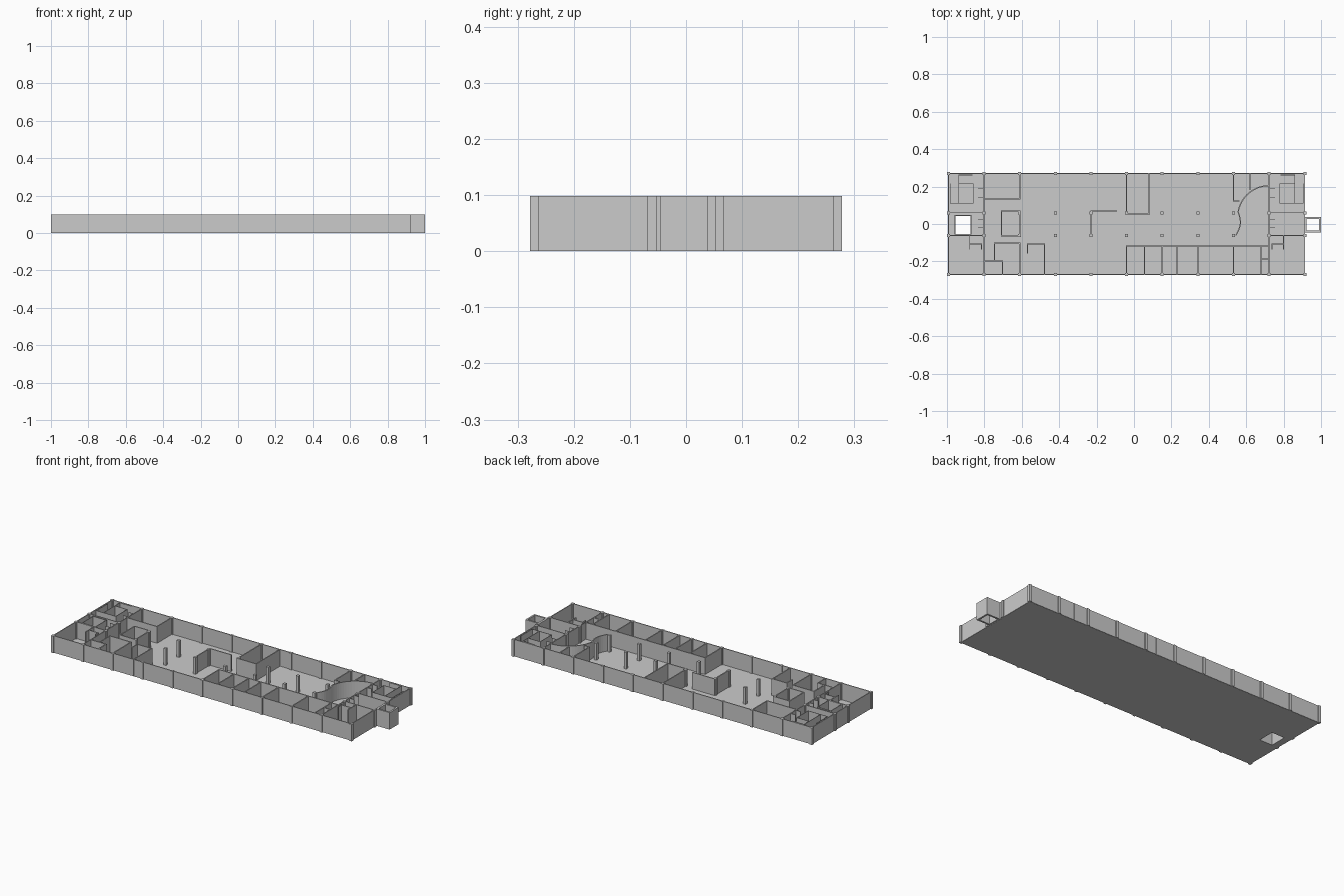
import bpy, bmesh, math

if "Cube" in bpy.data.objects:
    bpy.data.objects.remove(bpy.data.objects["Cube"])

H = 0.098      # wall height
FLOOR = 0.002  # slab thickness
XS = [-0.992 + 0.1905 * i for i in range(11)]   # column grid
YS = [-0.27, -0.061, 0.06, 0.27]


def add_box(bm, x0, x1, y0, y1, z0, z1):
    r = bmesh.ops.create_cube(bm, size=1)
    for v in r["verts"]:
        v.co.x = x1 if v.co.x > 0 else x0
        v.co.y = y1 if v.co.y > 0 else y0
        v.co.z = z1 if v.co.z > 0 else z0


def finish(name, bm):
    me = bpy.data.meshes.new(name)
    bm.to_mesh(me)
    bm.free()
    ob = bpy.data.objects.new(name, me)
    bpy.context.collection.objects.link(ob)
    return ob


def walls(name, runs, t=0.006):
    """Axis-aligned wall runs: each is a list of (x, y) corners."""
    bm = bmesh.new()
    h = t / 2
    for run in runs:
        for (ax, ay), (bx, by) in zip(run, run[1:]):
            add_box(bm, min(ax, bx) - h, max(ax, bx) + h,
                    min(ay, by) - h, max(ay, by) + h, 0.0005, H)
    return finish(name, bm)


def rect(x0, x1, y0, y1):
    return [(x0, y0), (x1, y0), (x1, y1), (x0, y1), (x0, y0)]


# Floor slab around the open shaft
L, R, F, B = XS[0], XS[-1], YS[0], YS[-1]
hx0, hx1, hy0, hy1 = -0.955, -0.874, -0.053, 0.043
bm = bmesh.new()
add_box(bm, L, hx0, F, B, 0, FLOOR)
add_box(bm, hx1, R, F, B, 0, FLOOR)
add_box(bm, hx0, hx1, F, hy0, 0, FLOOR)
add_box(bm, hx0, hx1, hy1, B, 0, FLOOR)
finish("floor_slab", bm)

# Square columns
bm = bmesh.new()
for x in XS:
    for y in YS:
        add_box(bm, x - 0.008, x + 0.008, y - 0.008, y + 0.008, 0, H)
finish("columns", bm)

# Outer walls
walls("outer_walls", [rect(L, R, F, B)], 0.005)

# End cores: cross walls, stair enclosures, small closets
CL, CR = XS[1], XS[9]
walls("core_walls", [
    [(CL, F), (CL, B)], [(CR, F), (CR, B)],
    [(L, YS[1]), (CL, YS[1])], [(L, YS[2]), (CL, YS[2])],
    [(CR, YS[1]), (R, YS[1])], [(CR, YS[2]), (R, YS[2])]], 0.005)

mid = (L + R) / 2
for side, name in ((1, "left"), (-1, "right")):
    m = lambda pts: [(x if side == 1 else 2 * mid - x, y) for x, y in pts]
    walls(name + "_stair_walls", [
        m(rect(-0.938, -0.859, 0.112, 0.216)),
        m([(-0.983, 0.216), (-0.983, 0.112), (-0.938, 0.112)]),
        m([(-0.938, 0.216), (-0.938, 0.262), (-0.865, 0.262)])], 0.003)
    walls(name + "_short_fins", [
        m([(-0.832, y), (CL, y)]) for y in (0.192, 0.144, 0.026, -0.017)], 0.003)
    walls(name + "_closet", [
        m([(-0.878, YS[1]), (-0.878, -0.135)]),
        m([(-0.878, -0.108), (-0.816, -0.108), (-0.816, -0.135)])], 0.005)

# Lift shafts
walls("inner_shaft", [rect(hx0 - 0.002, hx1 + 0.002, hy0 - 0.002, hy1 + 0.002)], 0.004)
walls("outer_shaft", [rect(R + 0.005, 0.995, -0.040, 0.033)], 0.010)

# Rooms in the left half
A = XS[2]
walls("left_rooms", [
    [(CL, 0.133), (A, 0.133), (A, B)],
    rect(-0.709, A, -0.063, 0.069),
    [(A, F), (A, -0.103), (-0.746, -0.103), (-0.746, -0.199)],
    [(CL, -0.199), (-0.703, -0.199), (-0.703, F)],
    [(-0.569, -0.155), (-0.569, -0.106), (-0.478, -0.106), (-0.478, F)]])

# Rooms in the middle and right half
C = XS[5]
walls("centre_screen", [[(XS[4], YS[1]), (XS[4], 0.069), (-0.093, 0.069)]])
walls("centre_room", [[(C, B), (C, 0.052), (0.079, 0.052), (0.079, B)]])
walls("front_offices",
      [[(C, F), (C, -0.117), (CR, -0.117)], [(0.679, -0.188), (CR, -0.188)]]
      + [[(x, -0.117), (x, F)] for x in (0.057, XS[6], 0.229, XS[7], XS[8], 0.679)])
walls("back_right_partitions", [
    [(XS[8], B), (XS[8], 0.122), (0.561, 0.122)], [(0.620, B), (0.620, 0.186)]])

# Curved reception wall
pts = [(CR + 0.168 * math.cos(a), 0.037 + 0.168 * math.sin(a))
       for a in (math.pi / 2 + i / 16 * 1.41 for i in range(17))]
sx, sy = pts[-1]
for i in range(1, 11):
    t = i / 10
    pts.append((sx - 0.012 * t + 0.018 * math.sin(math.pi * t), sy + (YS[1] - sy) * t))
bm = bmesh.new()
low = [bm.verts.new((x, y, 0.0005)) for x, y in pts]
top = [bm.verts.new((x, y, H)) for x, y in pts]
for i in range(len(pts) - 1):
    bm.faces.new((low[i], low[i + 1], top[i + 1], top[i]))
curved = finish("curved_wall", bm)
mod = curved.modifiers.new("thickness", "SOLIDIFY")
mod.thickness = 0.006
mod.offset = 0
